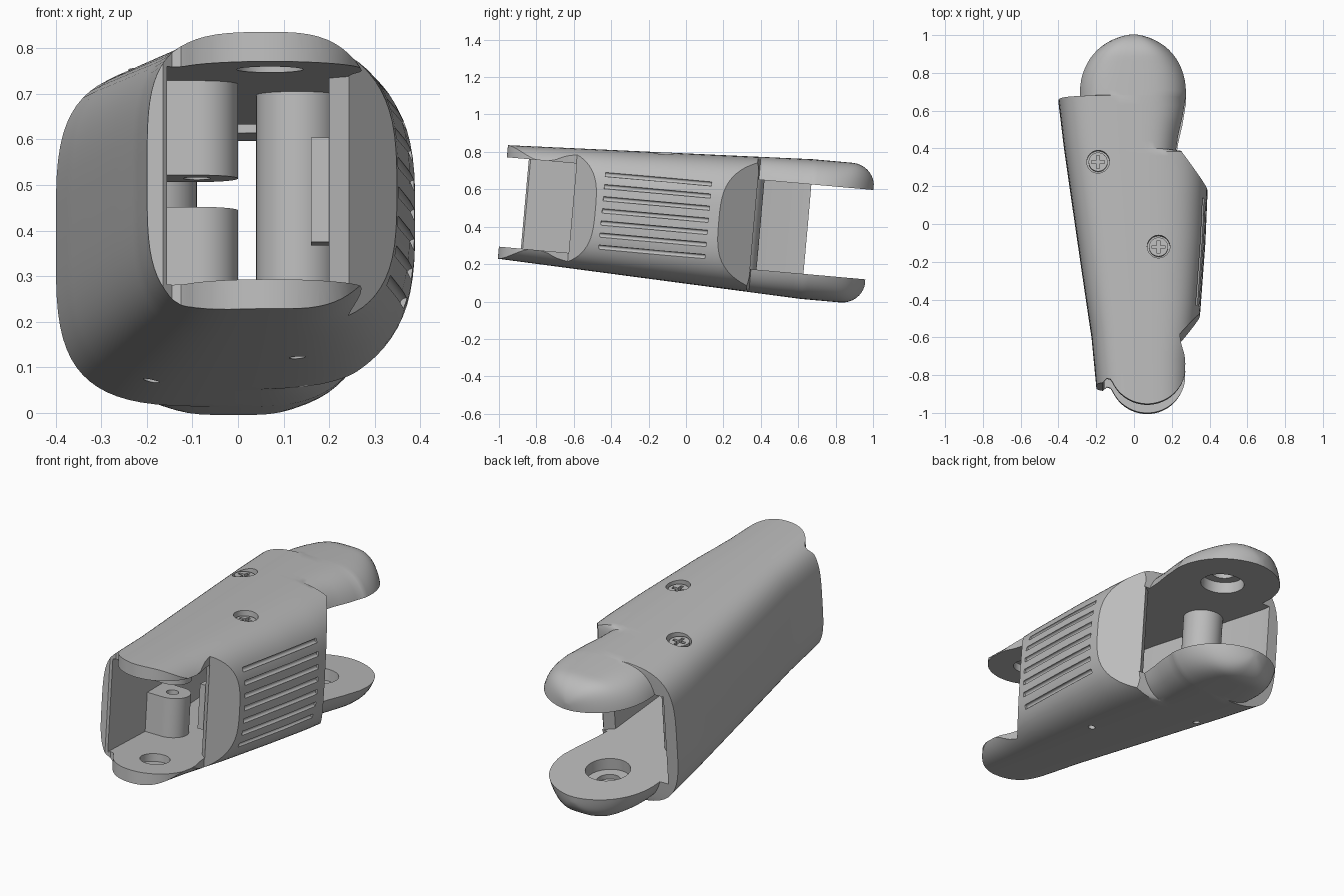
import bpy, bmesh, math
from mathutils import Matrix, Vector

old = bpy.data.objects.get("Cube")
if old:
    bpy.data.objects.remove(old, do_unlink=True)

TILT = Matrix.Translation((0, 0, 0.445)) @ Matrix.Rotation(math.radians(-5.1), 4, 'X')
SLOT = 0.24          # half height of the hinge slots and the hollow
parts = []

grey = bpy.data.materials.new("light grey plastic")
grey.use_nodes = True
grey.diffuse_color = (0.5, 0.5, 0.5, 1)
grey.node_tree.nodes["Principled BSDF"].inputs["Base Color"].default_value = (0.5, 0.5, 0.5, 1)


def finish(bm, name, part=True):
    bmesh.ops.recalc_face_normals(bm, faces=bm.faces)
    me = bpy.data.meshes.new(name)
    bm.to_mesh(me)
    bm.free()
    me.materials.append(grey)
    ob = bpy.data.objects.new(name, me)
    bpy.context.collection.objects.link(ob)
    if part:
        parts.append(ob)
    else:
        ob.hide_render = True
    return ob


def prism(name, outline, lo, hi, part=False):
    bm = bmesh.new()
    face = bm.faces.new([bm.verts.new((x, y, lo)) for x, y in outline])
    ext = bmesh.ops.extrude_face_region(bm, geom=[face])
    verts = [g for g in ext["geom"] if isinstance(g, bmesh.types.BMVert)]
    bmesh.ops.translate(bm, verts=verts, vec=(0, 0, hi - lo))
    return finish(bm, name, part)


def box(name, lo, hi, part=True):
    return prism(name, [(lo[0], lo[1]), (hi[0], lo[1]), (hi[0], hi[1]), (lo[0], hi[1])], lo[2], hi[2], part)


def arc(cx, cy, r, a0, a1, n=48):
    angles = [math.radians(a0 + (a1 - a0) * i / n) for i in range(n + 1)]
    return [(cx + r * math.cos(a), cy + r * math.sin(a)) for a in angles]


def cyl(name, x, y, r, lo, hi, part=False):
    return prism(name, arc(x, y, r, 0, 360)[:-1], lo, hi, part)


def rod(name, a, b, r):
    a, b = Vector(a), Vector(b)
    bm = bmesh.new()
    m = Matrix.Translation((a + b) / 2) @ (b - a).to_track_quat('Z', 'Y').to_matrix().to_4x4()
    bmesh.ops.create_cone(bm, cap_ends=True, segments=12, radius1=r, radius2=r, depth=(b - a).length, matrix=m)
    return finish(bm, name, False)


def cut(ob, cutter, op='DIFFERENCE'):
    mod = ob.modifiers.new("cut", 'BOOLEAN')
    mod.operation, mod.solver, mod.object = op, 'EXACT', cutter
    bpy.context.view_layer.objects.active = ob
    bpy.ops.object.modifier_apply(modifier=mod.name)
    bpy.data.objects.remove(cutter, do_unlink=True)


def lerp(table, v):
    for (a, p), (b, q) in zip(table, table[1:]):
        if v <= b:
            return p + (q - p) * (v - a) / (b - a)
    return table[-1][1]


# Shell: rounded sections lofted from front to back
left = [(-1.05, -0.185), (-0.86, -0.2), (-0.6, -0.225), (-0.33, -0.265), (0.12, -0.33), (0.4, -0.37), (0.65, -0.4)]
right = [(-1.05, 0.3), (-0.75, 0.315), (-0.48, 0.35), (-0.1, 0.378), (0.18, 0.39), (0.355, 0.385),
         (0.37, 0.245), (0.45, 0.258), (0.55, 0.283), (0.65, 0.3)]


def half_height(v):
    h = 0.305 + 0.07 * (v + 0.98) / 1.63
    if v > 0.65:
        h = 0.375
    if v > 0.86:
        h = 0.255 + 0.12 * math.sqrt(max(0, 1 - ((v - 0.86) / 0.125) ** 2))
    return h


def section(v):
    if v <= 0.65:
        xl, xr = lerp(left, v), lerp(right, v)
    else:
        xr = 0.302 * math.sqrt(max(0, 1 - ((v - 0.68) / 0.305) ** 2)) if v > 0.68 else 0.302
        xl = -xr
    return 0.07 * max(0, 0.65 - v) / 1.63, xl, xr, half_height(v)


def surface_point(v, a):
    cx, xl, xr, h = section(v)
    c, s = math.cos(a), math.sin(a)
    half, n = (xr - cx, 3.1) if c > 0 else (cx - xl, 3.8)
    return (cx + math.copysign(abs(c) ** (2 / n), c) * half, v, math.copysign(abs(s) ** (2 / n), s) * h)


stations = [-1.05 + 0.05 * i for i in range(28)] + [0.33, 0.355, 0.37, 0.41, 0.45, 0.5, 0.55, 0.6, 0.65, 0.653]
stations += [0.68 + 0.304 * math.sin(math.radians(a)) for a in range(0, 91, 6)]
SEG = 72
bm = bmesh.new()
rings = [[bm.verts.new(surface_point(v, math.tau * (i + 0.5) / SEG)) for i in range(SEG)] for v in stations]
for r0, r1 in zip(rings, rings[1:]):
    for i in range(SEG):
        j = (i + 1) % SEG
        bm.faces.new((r0[i], r0[j], r1[j], r1[i]))
bm.faces.new(rings[0])
bm.faces.new(rings[-1])
shell = finish(bm, "shell")

# Plan outline: front hinge lobe and the chamfered grip ends
plan = [(-0.6, -0.865), (-0.165, -0.865), (-0.145, -0.845), (-0.125, -0.85)]
plan += arc(0.07, -0.78, 0.203, 205, 360, 32)
plan += [(0.268, -0.72), (0.25, -0.66), (0.242, -0.61), (0.35, -0.485), (0.5, -0.31), (0.5, 0.03),
         (0.245, 0.365), (0.5, 0.4), (0.5, 1.2), (-0.6, 1.2)]
cut(shell, prism("plan_cutter", plan, -0.6, 0.6), 'INTERSECT')

# Hollow running through both hinge slots
hollow = [(-0.155, -1.2), (-0.155, -0.86), (-0.18, -0.5), (-0.225, -0.1), (-0.29, 0.3), (-0.335, 0.6), (-0.345, 1.2),
          (0.6, 1.2), (0.6, 0.365), (0.245, 0.365), (0.2, 0.33), (0.2, -0.57), (0.245, -0.61), (0.6, -0.61), (0.6, -1.2)]
cut(shell, prism("hollow_cutter", hollow, -SLOT, SLOT))

# Blind hinge sockets, above and below each slot
for x, y, r, depth in ((0.07, -0.78, 0.073, 0.04), (0, 0.68, 0.11, 0.06), (0, 0.68, 0.06, 0.085)):
    for side in (-1, 1):
        lo, hi = sorted((side * 0.2, side * (SLOT + depth)))
        cut(shell, cyl("socket_cutter", x, y, r, lo, hi))

# Grip grooves
for i in range(-3, 4):
    ends = []
    for v in (-0.45, 0.12):
        h = half_height(v)
        s = (abs(i) * 0.065 / h) ** (3.1 / 2)
        x = surface_point(v, math.asin(s))[0]
        ends.append((x, v, i * 0.065))
    cut(shell, rod("groove_cutter", ends[0], ends[1], 0.012))

# Screws, their recesses and posts, and the small holes underneath
for label, x, y, r in (("rear", -0.19, 0.3, 0.1), ("middle", 0.13, -0.15, 0.09)):
    top = half_height(y) - 0.035
    cut(shell, cyl("recess_cutter", x, y, 0.06, top - 0.02, 0.6))
    cut(shell, cyl("pin_cutter", x, y, 0.018, -0.6, -0.26))
    head = cyl(label + "_screw", x, y, 0.05, top - 0.03, top + 0.012, True)
    for w, d in ((0.035, 0.008), (0.008, 0.035)):
        cut(head, box("cross_cutter", (x - w, y - d, top - 0.008), (x + w, y + d, 0.6), False))
    cyl(label + "_screw_post", x, y, r, -SLOT - 0.01, SLOT + 0.01, True)

# Split front boss joined to the side wall
for label, lo, hi in (("lower", -SLOT - 0.01, -0.038), ("upper", 0.032, SLOT + 0.01)):
    outline = arc(-0.085, -0.42, 0.085, -90, 90, 24) + [(-0.2, -0.335), (-0.2, -0.505)]
    boss = prism(label + "_boss", outline, lo, hi, True)
    cut(boss, cyl("boss_cutter", -0.09, -0.42, 0.03, -0.1, 0.1))

# Latch plate inside the grip wall
box("latch_plate", (0.16, -0.56, -0.12), (0.21, -0.47, 0.11))

# Shade and tilt everything
for ob in parts:
    bpy.ops.object.select_all(action='DESELECT')
    ob.select_set(True)
    bpy.context.view_layer.objects.active = ob
    bpy.ops.object.shade_smooth_by_angle(angle=math.radians(32))
    ob.matrix_world = TILT
